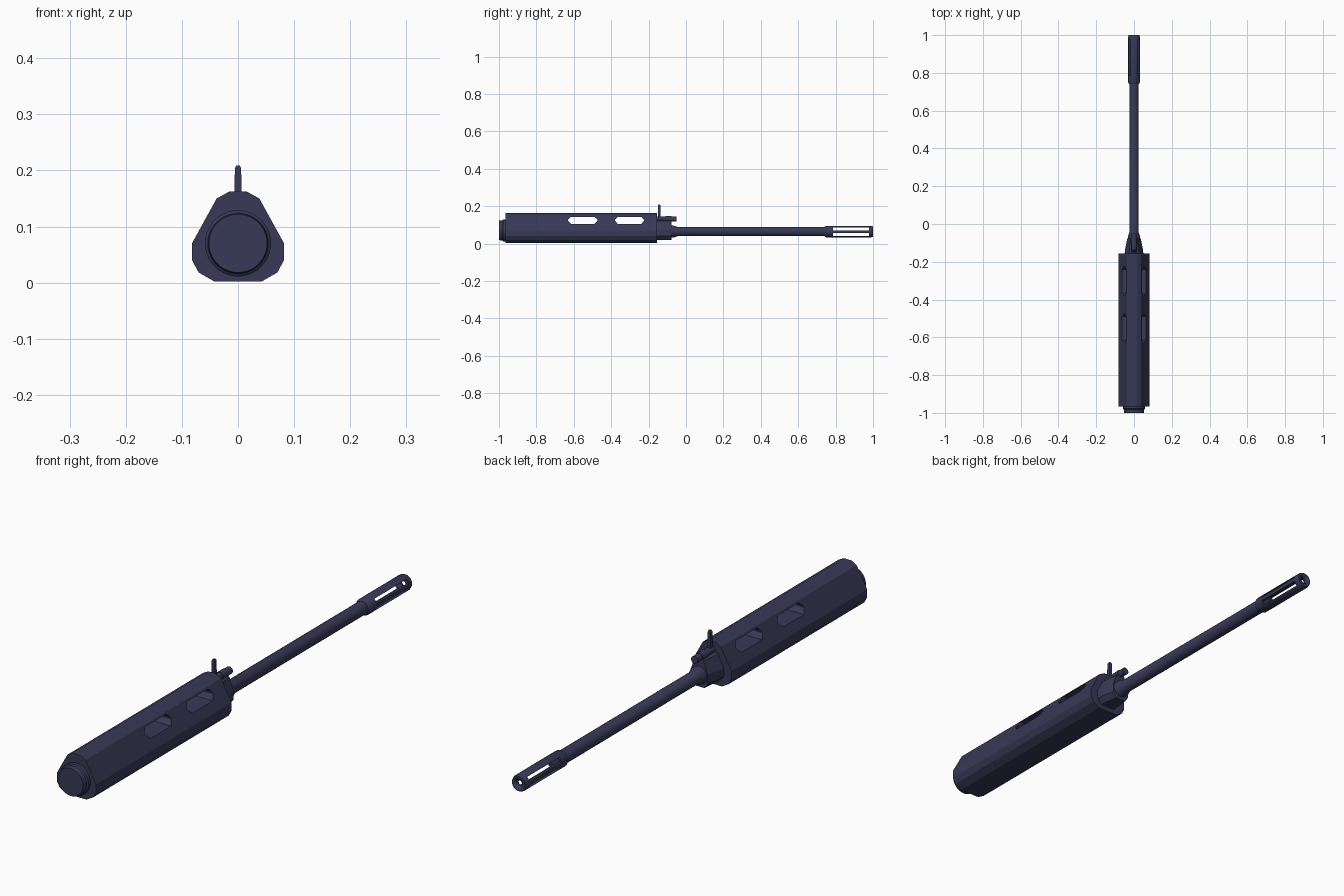
import bpy, bmesh, math
from mathutils import Matrix

if "Cube" in bpy.data.objects:
    bpy.data.objects.remove(bpy.data.objects["Cube"])

mat = bpy.data.materials.new("dark_metal")
mat.diffuse_color = (0.04, 0.04, 0.095, 1)
mat.use_nodes = True
mat.node_tree.nodes["Principled BSDF"].inputs["Base Color"].default_value = mat.diffuse_color


def finish(name, bm):
    bmesh.ops.recalc_face_normals(bm, faces=bm.faces)
    me = bpy.data.meshes.new(name)
    bm.to_mesh(me)
    bm.free()
    ob = bpy.data.objects.new(name, me)
    bpy.context.collection.objects.link(ob)
    me.materials.append(mat)
    return ob


def loft(name, rings):
    """Skin closed rings of (x, y, z) points, capped at both ends."""
    bm = bmesh.new()
    vs = [[bm.verts.new(p) for p in r] for r in rings]
    n = len(vs[0])
    for a, b in zip(vs, vs[1:]):
        for i in range(n):
            j = (i + 1) % n
            bm.faces.new((a[i], a[j], b[j], b[i]))
    bm.faces.new(vs[0])
    bm.faces.new(vs[-1])
    return finish(name, bm)


def turned(name, z, profile, n=24):
    """Round part along y from (y, radius) pairs."""
    ang = [2 * math.pi * (i + 0.5) / n for i in range(n)]
    ob = loft(name, [[(r * math.cos(a), y, z + r * math.sin(a)) for a in ang]
                     for y, r in profile])
    bpy.ops.object.select_all(action='DESELECT')
    ob.select_set(True)
    bpy.context.view_layer.objects.active = ob
    bpy.ops.object.shade_smooth_by_angle(angle=math.radians(30))
    return ob


def mirrored(half):
    return half + [(-x, z) for x, z in reversed(half)]


def box(name, lo, hi):
    bm = bmesh.new()
    c = [(a + b) / 2 for a, b in zip(lo, hi)]
    s = [b - a for a, b in zip(lo, hi)]
    bmesh.ops.create_cube(bm, size=1, matrix=Matrix.Translation(c) @ Matrix.Diagonal((*s, 1)))
    return finish(name, bm)


def cut(ob, cutter):
    cutter.hide_render = True
    cutter.hide_viewport = False
    m = ob.modifiers.new("cut", 'BOOLEAN')
    m.operation = 'DIFFERENCE'
    m.solver = 'EXACT'
    m.object = cutter
    bpy.context.view_layer.objects.active = ob
    bpy.ops.object.modifier_apply(modifier=m.name)
    bpy.data.objects.remove(cutter)


# Faceted handguard with two long hexagonal slots through it
prof = mirrored([(0.042, 0.002), (0.07, 0.018), (0.082, 0.04), (0.082, 0.07),
                 (0.038, 0.15), (0.016, 0.162)])
guard = loft("handguard", [[(x, y, z) for x, z in prof] for y in (-0.965, -0.155)])
for yc in (-0.552, -0.302):
    hexa = [(-0.078, 0.122), (-0.062, 0.104), (0.062, 0.104), (0.078, 0.122),
            (0.078, 0.128), (0.062, 0.143), (-0.062, 0.143), (-0.078, 0.128)]
    cut(guard, loft("slot_cutter", [[(x, yc + y, z) for y, z in hexa] for x in (-0.1, 0.1)]))

# Stepped round end cap
turned("end_cap", 0.07, [(-0.96, 0.059), (-0.978, 0.059), (-0.982, 0.054), (-1.0, 0.052)], 32)

# Tapered barrel block
block = mirrored([(0.03, 0.02), (0.05, 0.04), (0.05, 0.075), (0.026, 0.12), (0.012, 0.125)])
rings = []
for y, s in ((-0.16, 1.0), (-0.135, 0.95), (-0.078, 0.72)):
    rings.append([(x * s, y, z) for x, z in block])
loft("barrel_block", rings)

# Tube on top and the upright post
turned("upper_tube", 0.131, [(-0.16, 0.014), (-0.05, 0.014)], 16)
turned("tube_collar", 0.131, [(-0.11, 0.016), (-0.078, 0.016)], 16)
loft("sight_post", [[(sx * w, -0.143 + sy * d, z) for sx, sy in ((-1, -1), (1, -1), (1, 1), (-1, 1))]
                    for z, w, d in ((0.12, 0.0075, 0.008), (0.165, 0.0065, 0.007),
                                    (0.204, 0.0055, 0.006), (0.209, 0.003, 0.004))])

# Barrel with a flared root
turned("barrel", 0.064, [(-0.085, 0.033), (-0.065, 0.032), (-0.045, 0.025), (0.765, 0.025)])

# Slotted muzzle tip
tip = turned("muzzle_tip", 0.064, [(0.74, 0.026), (0.75, 0.031), (0.992, 0.031), (1.0, 0.028)])
cut(tip, turned("bore_cutter", 0.064, [(0.775, 0.0225), (0.978, 0.0225)]))
cut(tip, turned("mouth_cutter", 0.064, [(0.97, 0.016), (1.05, 0.016)]))
for lo, hi in ((0.007, 0.023), (-0.023, -0.007)):
    cut(tip, box("window_cutter", (-0.1, 0.785, 0.064 + lo), (0.1, 0.978, 0.064 + hi)))
